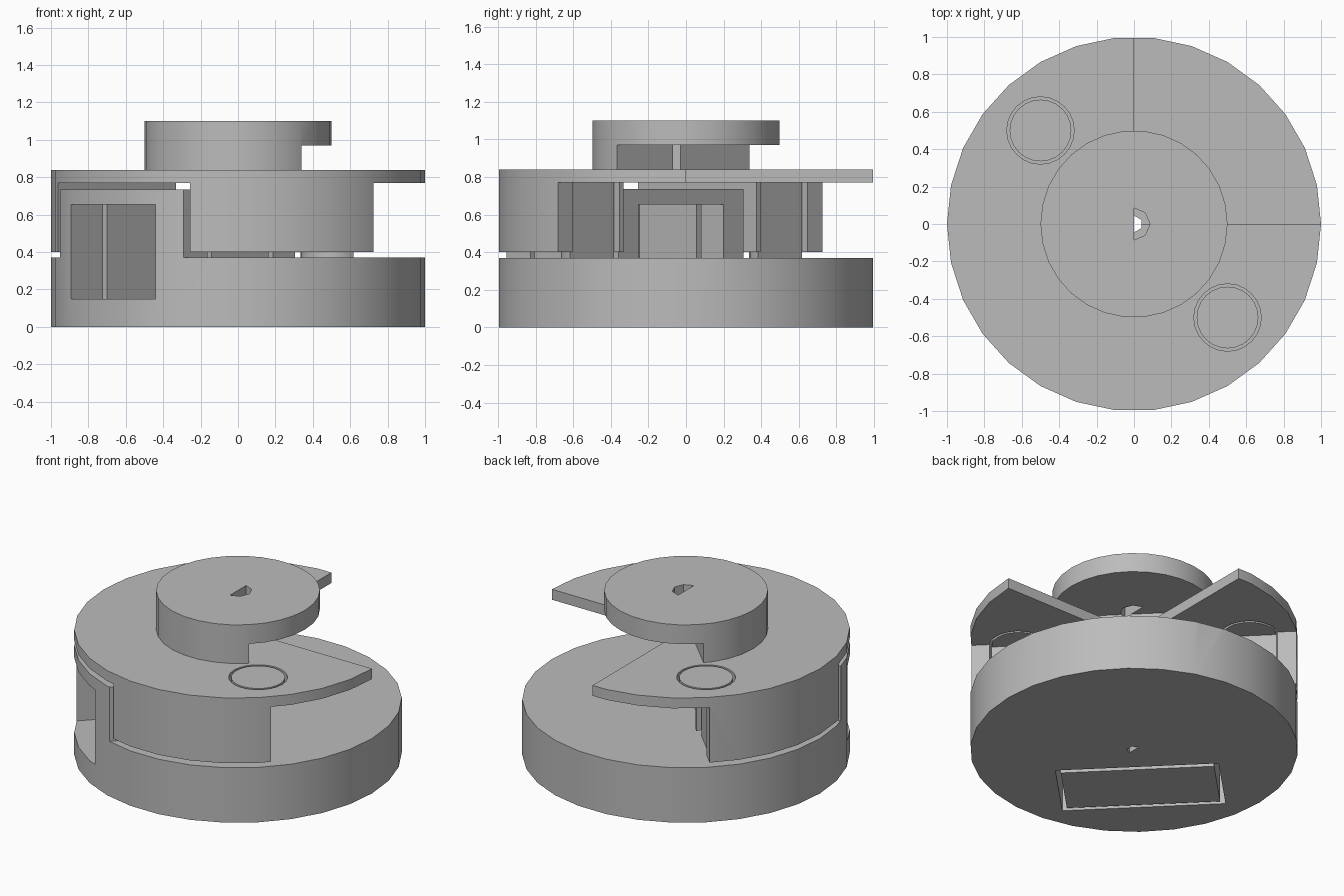
import bpy
import bmesh
from math import cos, sin, pi, radians

default = bpy.data.objects.get("Cube")
if default:
    bpy.data.objects.remove(default, do_unlink=True)

grey = bpy.data.materials.new("plain grey")
grey.use_nodes = True
GREY = (0.5, 0.5, 0.5, 1)
grey.diffuse_color = GREY
grey.node_tree.nodes["Principled BSDF"].inputs["Base Color"].default_value = GREY


def prism(name, outline, z0, z1):
    """Extrude a counter-clockwise outline from z0 to z1."""
    bm = bmesh.new()
    face = bm.faces.new([bm.verts.new((x, y, z0)) for x, y in outline])
    top = bmesh.ops.extrude_face_region(bm, geom=[face])
    moved = [v for v in top["geom"] if isinstance(v, bmesh.types.BMVert)]
    bmesh.ops.translate(bm, verts=moved, vec=(0, 0, z1 - z0))
    bmesh.ops.recalc_face_normals(bm, faces=bm.faces)
    mesh = bpy.data.meshes.new(name)
    bm.to_mesh(mesh)
    bm.free()
    mesh.materials.append(grey)
    obj = bpy.data.objects.new(name, mesh)
    bpy.context.collection.objects.link(obj)
    return obj


def circle(r, n=30, cx=0, cy=0):
    return [(cx + r * cos(2 * pi * i / n), cy + r * sin(2 * pi * i / n)) for i in range(n)]


def half_round(r, steps):
    """D-shaped outline with its flat side on x = 0."""
    angles = [-pi / 2 + pi * i / steps for i in range(steps + 1)]
    return [(r * cos(a), r * sin(a)) for a in angles]


def diagonal(s0, s1, p0, p1):
    """Rectangle along the front-right diagonal: s outwards, p across."""
    c, s = cos(radians(225)), sin(radians(225))
    corners = ((s0, p0), (s1, p0), (s1, p1), (s0, p1))
    return [(c * u - s * v, s * u + c * v) for u, v in corners]


def cut(obj, *cutters):
    """Subtract each (outline, z0, z1) from the object."""
    for outline, z0, z1 in cutters:
        tool = prism("cutter", outline, z0, z1)
        tool.hide_render = True
        mod = obj.modifiers.new("cut", "BOOLEAN")
        mod.operation = "DIFFERENCE"
        mod.solver = "EXACT"
        mod.object = tool
        bpy.context.view_layer.objects.active = obj
        bpy.ops.object.modifier_apply(modifier=mod.name)
        bpy.data.objects.remove(tool, do_unlink=True)
    return obj


BASE_TOP, TOWER_TOP = 0.37, 0.735
PLATE_LOW, PLATE_TOP = 0.77, 0.84
FAR = 1.5
tunnel = (diagonal(0.03, FAR, -0.32, 0.32), 0.15, 0.655)
bore = (half_round(0.045, 3), -0.1, FAR)
pin_spots = {"front_pin": (0.5, -0.5), "back_pin": (-0.5, 0.5)}

# Base disc with a raised tower on the front diagonal, slotted for the insert
base = cut(
    prism("base_with_tower", circle(1), 0, TOWER_TOP),
    (diagonal(-FAR, FAR, 0.47, FAR), BASE_TOP, 1),
    (diagonal(-FAR, FAR, -FAR, -0.47), BASE_TOP, 1),
    (diagonal(-FAR, 0.038, -0.6, 0.6), BASE_TOP, 1),
    (diagonal(0.207, 0.70, -0.5, 0.5), -0.1, 1),
    tunnel, bore)

# Loose block standing in the slot, pierced by the same tunnel
insert = cut(prism("slot_insert", diagonal(0.24, 0.67, -0.47, 0.47), 0, TOWER_TOP), tunnel)

# Middle drum: half drum below, three-quarter plate above
drum = cut(
    prism("middle_drum", circle(1), 0.40, PLATE_TOP),
    (diagonal(-FAR, -0.03, -FAR, FAR), 0.2, PLATE_LOW),
    (diagonal(-0.2, FAR, -0.5, 0.5), 0.2, PLATE_LOW),
    ([(0, 0), (FAR, 0), (FAR, FAR), (0, FAR)], 0.2, 1),
    *[(circle(0.18, 24, x, y), 0.2, 1) for x, y in pin_spots.values()],
    bore)

# Pins: halved up to the plate, full round inside it
pins = [cut(prism(name, circle(0.165, 24, x, y), BASE_TOP, PLATE_TOP),
            (diagonal(-FAR, 0, -FAR, FAR), 0.2, PLATE_LOW))
        for name, (x, y) in pin_spots.items()]

# Top hub: half round foot under a full disc
hub = cut(
    prism("top_hub", circle(0.5), PLATE_TOP, 1.10),
    (diagonal(-FAR, 0.02, -FAR, FAR), 0.5, 0.97),
    (half_round(0.085, 4), 0.5, FAR))

# Smooth round sides, crisp edges
bpy.ops.object.select_all(action="DESELECT")
for obj in [base, insert, drum, hub, *pins]:
    obj.select_set(True)
bpy.context.view_layer.objects.active = base
bpy.ops.object.shade_smooth_by_angle(angle=radians(20))
